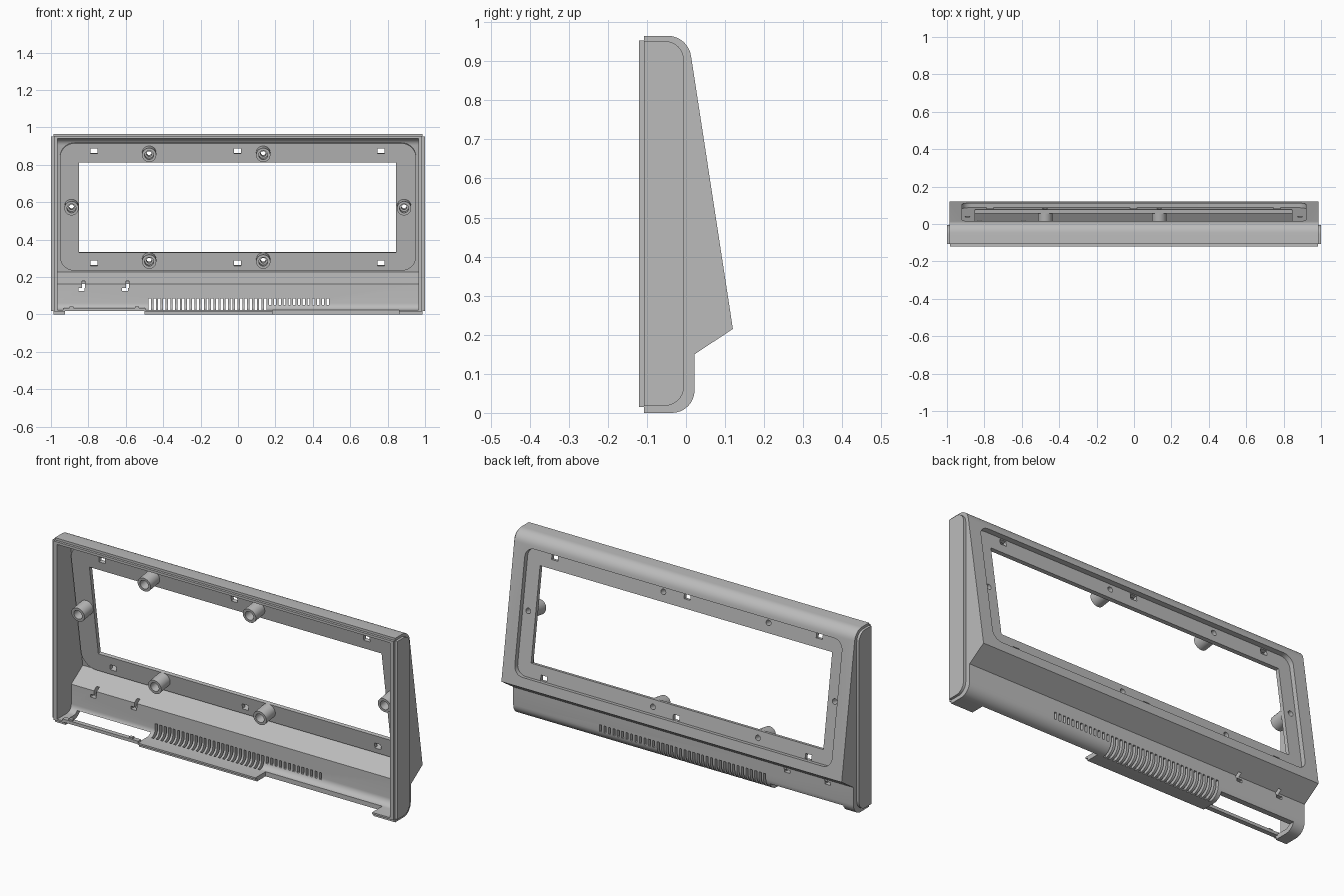
import bpy, bmesh, math
from mathutils import Matrix, Vector

cube = bpy.data.objects.get("Cube")
if cube:
    bpy.data.objects.remove(cube)

grey = bpy.data.materials.new("mid grey plastic")
grey.use_nodes = True
COLOUR = (0.5, 0.5, 0.5, 1)
grey.diffuse_color = COLOUR
grey.node_tree.nodes["Principled BSDF"].inputs["Base Color"].default_value = COLOUR


def fillet(points, steps=8):
    """Round each (u, v, radius) corner of a closed outline."""
    out = []
    for i, p in enumerate(points):
        c = Vector(p[:2])
        r = p[2] if len(p) > 2 else 0
        if not r:
            out.append(c)
            continue
        d1 = (Vector(points[i - 1][:2]) - c).normalized()
        d2 = (Vector(points[(i + 1) % len(points)][:2]) - c).normalized()
        half = d1.angle(d2) / 2
        centre = c + (d1 + d2).normalized() * r / math.sin(half)
        start = c + d1 * r / math.tan(half) - centre
        sweep = start.angle_signed(c + d2 * r / math.tan(half) - centre)
        for k in range(steps + 1):
            out.append(centre + Matrix.Rotation(-sweep * k / steps, 2) @ start)
    return out


def make(name, bm, matrix=None):
    if matrix:
        bm.transform(matrix)
    bmesh.ops.recalc_face_normals(bm, faces=bm.faces[:])
    mesh = bpy.data.meshes.new(name)
    bm.to_mesh(mesh)
    bm.free()
    mesh.materials.append(grey)
    ob = bpy.data.objects.new(name, mesh)
    bpy.context.collection.objects.link(ob)
    return ob


def prism(name, outline, axis, a, b, matrix=None):
    """Extrude an outline along x (outline is y,z) or along y (outline is x,z)."""
    bm = bmesh.new()
    place = (lambda p, t: (t, p[0], p[1])) if axis == "x" else (lambda p, t: (p[0], t, p[1]))
    face = bm.faces.new([bm.verts.new(place(p, a)) for p in outline])
    ext = bmesh.ops.extrude_face_region(bm, geom=[face])
    step = (b - a, 0, 0) if axis == "x" else (0, b - a, 0)
    bmesh.ops.translate(bm, vec=step, verts=[v for v in ext["geom"] if isinstance(v, bmesh.types.BMVert)])
    return make(name, bm, matrix)


def boxes(name, ranges, matrix=None):
    """One object made of boxes given as (x0, x1, y0, y1, z0, z1)."""
    bm = bmesh.new()
    for x0, x1, y0, y1, z0, z1 in ranges:
        m = Matrix.Translation(((x0 + x1) / 2, (y0 + y1) / 2, (z0 + z1) / 2))
        bmesh.ops.create_cube(bm, size=1, matrix=m @ Matrix.Diagonal((x1 - x0, y1 - y0, z1 - z0, 1)))
    return make(name, bm, matrix)


def rounded_rect(x0, x1, z0, z1, r):
    return fillet([(x0, z0, r), (x1, z0, r), (x1, z1, r), (x0, z1, r)])


def combine(target, tool, operation):
    mod = target.modifiers.new("cut", "BOOLEAN")
    mod.operation, mod.solver, mod.object = operation, "EXACT", tool
    bpy.context.view_layer.update()
    result = bpy.data.meshes.new_from_object(target.evaluated_get(bpy.context.evaluated_depsgraph_get()))
    target.modifiers.clear()
    target.data = result
    bpy.data.objects.remove(tool)


# Frame of the sloping back: local z runs up the slope, local y points out
TILT = math.atan2(0.115, 0.75)
SLOPE = Matrix.Translation((0, 0.12, 0.215)) @ Matrix.Rotation(TILT, 4, "X")


def up(z):
    return (z - 0.215) / math.cos(TILT)


# Housing shell with its front lip, hollowed from the front
outer = fillet([(-0.107, 0), (0.022, 0, 0.058), (0.022, 0.15), (0.12, 0.215), (0.005, 0.965, 0.06), (-0.107, 0.965)])
inner = fillet([(-0.2, 0.024), (-0.003, 0.024, 0.036), (-0.003, 0.163), (0.092, 0.226), (-0.016, 0.94, 0.04), (-0.2, 0.94)])
shell = prism("housing_shell", outer, "x", -0.987, 0.987)
combine(shell, boxes("lip", [(-0.985, 0.985, -0.12, -0.1, 0.015, 0.953)]), "UNION")
combine(shell, prism("cavity", inner, "x", -0.965, 0.965), "DIFFERENCE")

# Sunken window frame on the slope
combine(shell, prism("frame", rounded_rect(-0.953, 0.953, up(0.24), up(0.922), 0.08), "y", -0.045, -0.01, SLOPE), "UNION")
combine(shell, prism("recess", rounded_rect(-0.92, 0.92, up(0.265), up(0.9), 0.05), "y", -0.025, 0.05, SLOPE), "DIFFERENCE")
mounts = [(x, z) for x in (-0.475, 0.135) for z in (0.3, 0.87)] + [(-0.89, 0.585), (0.888, 0.585)]
holes = [(-0.85, 0.845, -0.1, 0.05, up(0.337), up(0.82))]
for x in (-0.77, -0.003, 0.765):
    for z in (0.28, 0.88):
        holes.append((x - 0.018, x + 0.018, -0.1, 0.05, up(z) - 0.014, up(z) + 0.014))
combine(shell, boxes("window", holes, SLOPE), "DIFFERENCE")

# Screw holes through the frame and hollow standoffs behind them
ALONG_Y = Matrix.Rotation(math.pi / 2, 4, "X")
bm = bmesh.new()
for x, z in mounts:
    bmesh.ops.create_cone(bm, cap_ends=True, segments=24, radius1=0.014, radius2=0.014, depth=0.2,
                          matrix=Matrix.Translation((x, 0, up(z))) @ ALONG_Y)
combine(shell, make("screw_holes", bm, SLOPE), "DIFFERENCE")
for i, (x, z) in enumerate(mounts):
    bm = bmesh.new()
    loop = [(0.014, -0.044), (0.038, -0.044), (0.038, -0.12), (0.024, -0.12), (0.024, -0.075), (0.014, -0.075)]
    verts = [bm.verts.new((r, y, 0)) for r, y in loop]
    edges = [bm.edges.new((verts[k - 1], verts[k])) for k in range(len(verts))]
    bmesh.ops.spin(bm, geom=verts + edges, cent=(0, 0, 0), axis=(0, 1, 0), angle=math.tau, steps=32)
    bmesh.ops.remove_doubles(bm, verts=bm.verts[:], dist=0.0005)
    make(f"standoff_{i + 1}", bm, SLOPE @ Matrix.Translation((x, 0, up(z))))

# Vent slots: long ones wrap under the curve, short ones stay on the wall
slots = [(-0.478 + 0.0257 * k, -0.465 + 0.0257 * k, -0.035, 0.06, -0.02, 0.086) for k in range(25)]
slots += [(0.166 + 0.0257 * k, 0.178 + 0.0257 * k, -0.035, 0.06, 0.05, 0.086) for k in range(13)]
combine(shell, boxes("vents", slots), "DIFFERENCE")

# Floor openings and two hook slots in the lower wall
openings = [(0.185, 0.862, -0.2, -0.036, -0.05, 0.03), (-0.925, -0.5, -0.2, 0.06, -0.05, 0.038)]
for x in (-0.83, -0.595):
    openings.append((x - 0.024, x + 0.008, -0.03, 0.06, 0.125, 0.14))
    openings.append((x - 0.004, x + 0.012, -0.03, 0.04, 0.1401, 0.178))
combine(shell, boxes("openings", openings), "DIFFERENCE")

# Thin bar across the left floor opening, with two pegs
boxes("port_bar", [(-0.935, -0.495, -0.12, -0.095, 0.018, 0.034),
                   (-0.9, -0.88, -0.118, -0.1, 0.034, 0.042), (-0.55, -0.53, -0.118, -0.1, 0.034, 0.042)])

# Raised end panels
panel = fillet([(-0.107, 0.018), (-0.005, 0.018, 0.05), (-0.005, 0.952, 0.05), (-0.107, 0.952)])
for side, label in ((1, "left"), (-1, "right")):
    prism(f"{label}_end_panel", panel, "x", side * 0.98, side)

# Smooth curves, sharp edges
bpy.ops.object.select_all(action="DESELECT")
for ob in bpy.context.collection.objects:
    if ob.type == "MESH" and ob.data.materials and ob.data.materials[0] == grey:
        ob.select_set(True)
        bpy.context.view_layer.objects.active = ob
bpy.ops.object.shade_smooth_by_angle(angle=math.radians(30))
